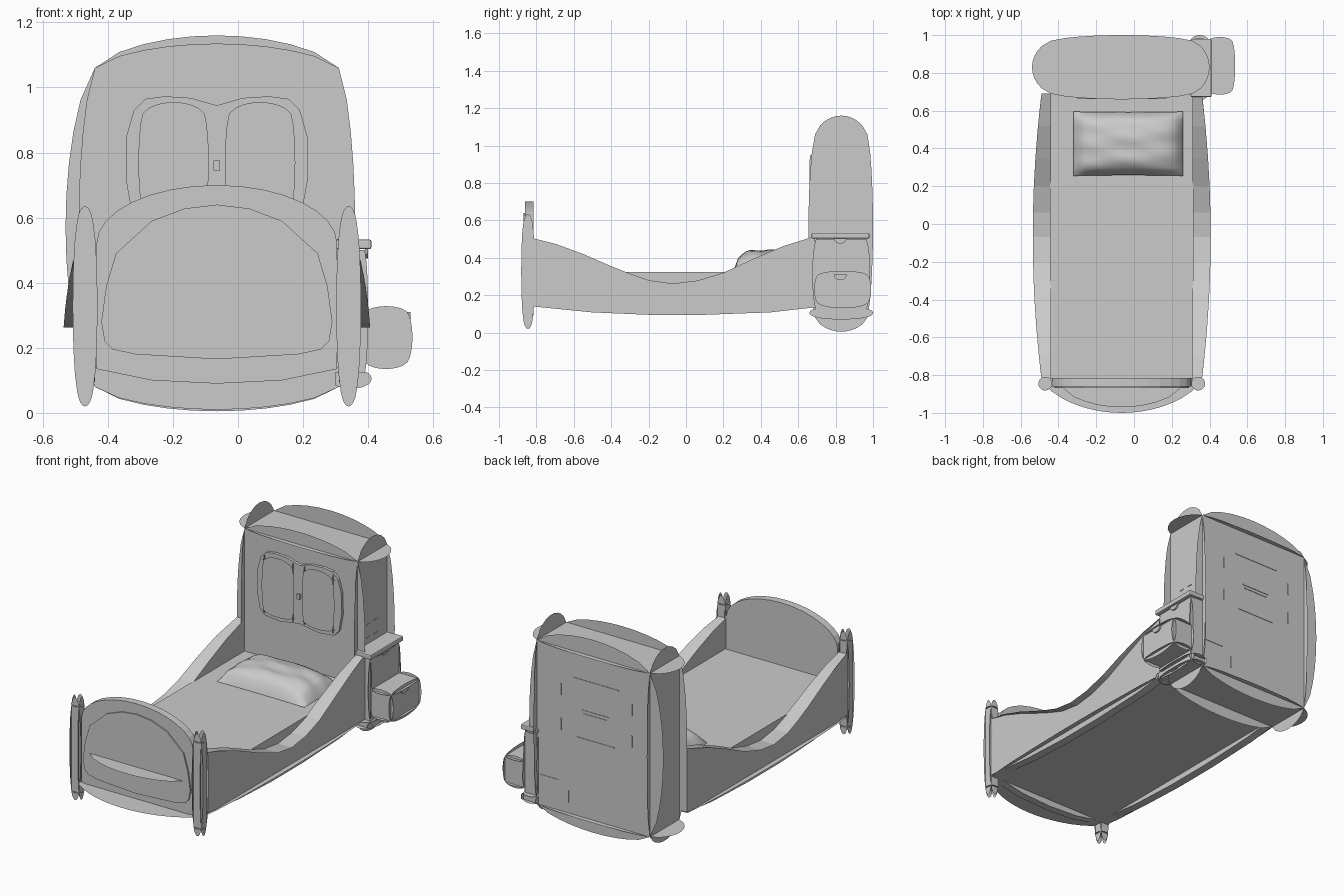
import bpy, bmesh, math
from mathutils import Vector

cube = bpy.data.objects.get("Cube")
if cube:
    bpy.data.objects.remove(cube, do_unlink=True)

grey = bpy.data.materials.new("plain grey")
grey.use_nodes = True
grey.diffuse_color = (0.6, 0.6, 0.6, 1)
grey.node_tree.nodes["Principled BSDF"].inputs["Base Color"].default_value = grey.diffuse_color

MID = -0.065  # centre line of the bed


def finish(name, bm):
    mesh = bpy.data.meshes.new(name)
    bm.to_mesh(mesh)
    bm.free()
    mesh.materials.append(grey)
    ob = bpy.data.objects.new(name, mesh)
    bpy.context.collection.objects.link(ob)
    return ob


def add_plate(bm, axis, at, lo, hi, out, steps=10):
    """Flat plate across an axis; out = bulge of its low-b, high-b, low-c, high-c edges."""
    b, c = [i for i in range(3) if i != axis]
    corners = [(lo[b], lo[c]), (hi[b], lo[c]), (hi[b], hi[c]), (lo[b], hi[c])]
    normals = [(0, -1), (1, 0), (0, 1), (-1, 0)]
    amounts = [out[2], out[1], out[3], out[0]]
    verts = []
    for i in range(4):
        p, q = Vector(corners[i]), Vector(corners[(i + 1) % 4])
        n = steps if amounts[i] else 1
        for k in range(n):
            t = k / n
            r = p.lerp(q, t) + Vector(normals[i]) * amounts[i] * (4 * t * (1 - t)) ** 0.7
            co = [0, 0, 0]
            co[axis], co[b], co[c] = at, r.x, r.y
            verts.append(bm.verts.new(co))
    if (axis == 1) == (at > (lo[axis] + hi[axis]) / 2):
        verts.reverse()
    bm.faces.new(verts)


def bulge_box(name, lo, hi, x_plates, y_plates, z_plates, front=None):
    """Box of six plates whose curved rims stand out as fins."""
    bm = bmesh.new()
    for axis, out in enumerate((x_plates, y_plates, z_plates)):
        add_plate(bm, axis, lo[axis], lo, hi, front if front and axis == 1 else out)
        add_plate(bm, axis, hi[axis], lo, hi, out)
    return finish(name, bm)


def prism(name, pts, axis, a, b):
    """Extrude a 2D outline along an axis from a to b."""
    bm = bmesh.new()
    rings = []
    for at in (a, b):
        ring = []
        for p in pts:
            co = list(p)
            co.insert(axis, at)
            ring.append(bm.verts.new(co))
        rings.append(ring)
        bm.faces.new(ring)
    n = len(pts)
    for i in range(n):
        j = (i + 1) % n
        bm.faces.new((rings[0][i], rings[0][j], rings[1][j], rings[1][i]))
    bmesh.ops.recalc_face_normals(bm, faces=bm.faces)
    return finish(name, bm)


def box(name, lo, hi, bevel=0):
    ob = prism(name, [(lo[0], lo[1]), (hi[0], lo[1]), (hi[0], hi[1]), (lo[0], hi[1])], 2, lo[2], hi[2])
    if bevel:
        mod = ob.modifiers.new("bevel", 'BEVEL')
        mod.width, mod.segments = bevel, 2
    return ob


def mirrored(half):
    """Outline from a right half given as offsets from the centre line."""
    return [(MID + x, z) for x, z in half] + [(MID - x, z) for x, z in reversed(half) if x > 0]


# Headboard cabinet
bulge_box("headboard", (-0.44, 0.69, 0.08), (0.31, 0.97, 1.06),
          (0.035, 0.03, 0.075, 0.1), (0.09, 0.05, 0.075, 0.1), (0.1, 0.09, 0.03, 0.03),
          front=(0.05, 0.05, 0.07, 0.075))

# Twin doors on a double-lobed frame
prism("door_frame", mirrored([(0, 0.945), (0.08, 0.968), (0.16, 0.973), (0.22, 0.965), (0.255, 0.93),
                              (0.278, 0.85), (0.28, 0.72), (0.262, 0.62), (0.23, 0.585),
                              (0.13, 0.575), (0, 0.595)]), 1, 0.673, 0.69)
for x, name in ((MID - 0.133, "right_door"), (MID + 0.133, "left_door")):
    bulge_box(name, (x - 0.095, 0.661, 0.62), (x + 0.095, 0.676, 0.92),
              (0, 0, 0.02, 0.03), (0.013, 0.013, 0.02, 0.035), (0.01, 0.01, 0, 0))
box("door_latch", (MID - 0.01, 0.662, 0.745), (MID + 0.01, 0.674, 0.775))

# Slits on the back and vents on the side
for x, z, w in ((-0.085, 0.9, 0.3), (-0.08, 0.72, 0.18), (-0.08, 0.7, 0.16), (-0.08, 0.55, 0.25), (0.225, 0.26, 0.12)):
    box("back_slit", (x - w / 2, 0.969, z - 0.003), (x + w / 2, 0.973, z + 0.003))
for x, z in ((0.15, 0.81), (0.15, 0.6), (-0.32, 0.81), (-0.32, 0.62), (0.1, 0.18)):
    box("back_slit", (x - 0.003, 0.969, z - 0.035), (x + 0.003, 0.973, z + 0.035))
for z in (0.57, 0.65):
    for y in (0.79, 0.86):
        box("side_vent", (0.309, y - 0.015, z - 0.003), (0.314, y + 0.015, z + 0.003))

# Mattress with a bowed bottom board
box("mattress", (-0.445, -0.82, 0.14), (0.315, 0.69, 0.325))
lo, hi = (-0.49, -0.82, 0.13), (0.36, 0.69, 0.135)
bm = bmesh.new()
add_plate(bm, 2, lo[2], lo, hi, (0.03, 0.03, 0.18, 0), 16)
finish("bottom_board", bm)

# Swept side rails, each with a wavy cap that bows outward
sweep = [(-0.82, 0.505), (-0.7, 0.475), (-0.55, 0.42), (-0.4, 0.355), (-0.3, 0.315), (-0.2, 0.28),
         (-0.07, 0.262), (0.06, 0.278), (0.2, 0.32), (0.35, 0.39), (0.52, 0.462), (0.69, 0.515)]
belly = [(0.69, 0.135), (0.45, 0.108), (0.1, 0.095), (-0.2, 0.095), (-0.5, 0.108), (-0.82, 0.14)]
for side, name in ((-1, "right_rail"), (1, "left_rail")):
    inner, outer = MID + side * 0.375, MID + side * 0.425
    prism(name, sweep + belly, 0, min(inner, outer), max(inner, outer))
    bm = bmesh.new()
    rows = []
    for y, z in sweep:
        bow = 0.046 * max(0, 1 - ((y + 0.065) / 0.755) ** 2)
        rows.append([bm.verts.new((x, y, z + 0.001)) for x in (inner, outer + side * bow)])
    for p, q in zip(rows, rows[1:]):
        bm.faces.new((p[0], p[1], q[1], q[0]))
    bmesh.ops.recalc_face_normals(bm, faces=bm.faces)
    if bm.faces[:][0].normal.z < 0:
        bmesh.ops.reverse_faces(bm, faces=bm.faces)
    finish(name + "_cap", bm)

# Arched footboard with a raised panel
arch = [(0.37 * math.sin(a), 0.52 + 0.18 * math.cos(a)) for a in [math.pi / 2 * i / 8 for i in range(9)]]
prism("footboard", mirrored(arch + [(0.37, 0.135), (0.2, 0.1), (0, 0.09)]), 1, -0.86, -0.815)
prism("footboard_panel", mirrored([(0, 0.64), (0.1, 0.628), (0.2, 0.59), (0.31, 0.49), (0.34, 0.39),
                                   (0.355, 0.28), (0.345, 0.22), (0.32, 0.195), (0.25, 0.18),
                                   (0, 0.165)]), 1, -0.868, -0.86)

# Bowed ledge across the panel
bm = bmesh.new()
add_plate(bm, 2, 0.325, (-0.38, -0.865, 0.3), (0.25, -0.84, 0.34), (0, 0, 0.105, 0))
finish("panel_ledge", bm)

# Foot posts
for x, name in ((-0.47, "right_post"), (0.34, "left_post")):
    bulge_box(name, (x - 0.025, -0.87, 0.07), (x + 0.025, -0.82, 0.585),
              (0.011, 0.011, 0.05, 0.05), (0.013, 0.013, 0.05, 0.05), (0.011, 0.011, 0.011, 0.011))

# Pillow
bm = bmesh.new()
bmesh.ops.create_grid(bm, x_segments=20, y_segments=16, size=1)
for v in bm.verts:
    u, w = v.co.x, v.co.y
    puff = max(0, (1 - u ** 4) * (1 - w ** 4)) ** 0.6
    wrinkle = 0.006 * math.sin(9 * w + 2 * u) * math.cos(4 * u) * puff
    v.co = (-0.03 + 0.29 * u, 0.425 + 0.17 * w * (1 - 0.02 * (1 - u * u)), 0.34 + 0.1 * puff + wrinkle)
pillow = finish("pillow", bm)
for p in pillow.data.polygons:
    p.use_smooth = True

# Bedside cabinet: base, waist, lid and drawer
bulge_box("cabinet_base", (0.3, 0.685, 0.085), (0.395, 0.975, 0.125),
          (0.025, 0.025, 0.015, 0), (0, 0.015, 0.01, 0), (0, 0.02, 0.03, 0.025))
bulge_box("cabinet_body", (0.3, 0.695, 0.12), (0.39, 0.965, 0.5),
          (0.02, 0.02, 0, 0), (0, 0.01, 0, 0), (0, 0.02, 0.02, 0.02))
box("cabinet_lid", (0.3, 0.672, 0.503), (0.41, 0.98, 0.533), 0.006)
bulge_box("drawer", (0.39, 0.705, 0.155), (0.52, 0.97, 0.31),
          (0.02, 0.02, 0.025, 0.02), (0, 0.016, 0.02, 0.018), (0, 0.016, 0.02, 0.02))
# Half-round pulls on the drawer and the upper front
for name, x, z in (("drawer_pull", 0.52, 0.31), ("upper_pull", 0.39, 0.505)):
    prism(name, [(0.825 + 0.035 * math.cos(a), z - 0.03 * math.sin(a))
                 for a in [math.pi * i / 6 for i in range(7)]], 0, x, x + 0.01)
